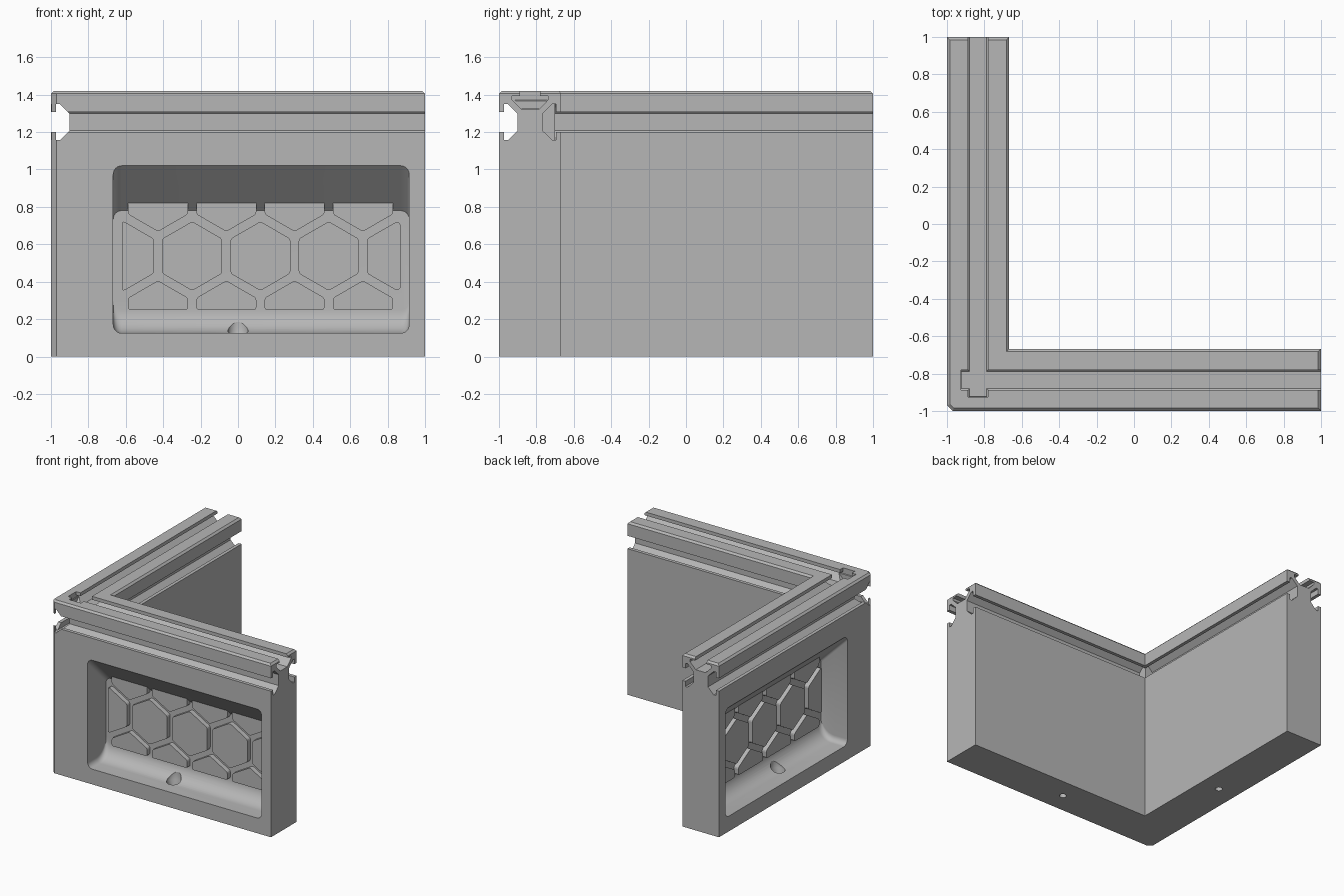
import bpy
import bmesh
from math import sin, cos, pi, radians, sqrt
from mathutils import Vector

if "Cube" in bpy.data.objects:
    bpy.data.objects.remove(bpy.data.objects["Cube"], do_unlink=True)

HEIGHT = 1.42
THICK = 0.333
INNER = -1 + THICK
MID = -1 + THICK / 2
SLOT_Z = 1.253
PANEL = 0.24          # depth of the recess floor
PAD = 0.2             # depth of the honeycomb pad faces

grey = bpy.data.materials.new("plain_grey")
grey.use_nodes = True
grey.diffuse_color = (0.47, 0.47, 0.47, 1)
grey.node_tree.nodes["Principled BSDF"].inputs["Base Color"].default_value = grey.diffuse_color


def finish(name, bm, swap=False):
    """Turn a bmesh into an object; swap mirrors it across the corner diagonal."""
    if swap:
        for v in bm.verts:
            v.co = (v.co.y, v.co.x, v.co.z)
    bmesh.ops.recalc_face_normals(bm, faces=bm.faces)
    mesh = bpy.data.meshes.new(name)
    bm.to_mesh(mesh)
    bm.free()
    mesh.materials.append(grey)
    obj = bpy.data.objects.new(name, mesh)
    bpy.context.collection.objects.link(obj)
    return obj


def loft(rings):
    """Closed solid through a list of matching point rings."""
    bm = bmesh.new()
    rows = [[bm.verts.new(p) for p in ring] for ring in rings]
    n = len(rows[0])
    for a, b in zip(rows, rows[1:]):
        for i in range(n):
            j = (i + 1) % n
            bm.faces.new((a[i], a[j], b[j], b[i]))
    bm.faces.new(rows[0])
    bm.faces.new(rows[-1])
    return bm


def rounded_ring(depth):
    """Recess outline at a depth: sloped ceiling, coved floor."""
    cove = 0.125
    t = max(0, depth - (PANEL - cove))
    low = 0.125 + cove - sqrt(max(0, cove ** 2 - t ** 2))
    high = 1.02 - depth
    left, right, r = -0.667, 0.915, 0.045
    corners = [(right - r, high - r), (left + r, high - r),
               (left + r, low + r), (right - r, low + r)]
    ring = []
    for k, (cx, cz) in enumerate(corners):
        for s in range(7):
            a = (k + s / 6) * pi / 2
            ring.append((cx + r * cos(a), -1 + depth, cz + r * sin(a)))
    return ring


def recess():
    start = PANEL - 0.125
    depths = [-0.02, start] + [start + 0.125 * sin(i * pi / 20) for i in range(1, 11)]
    return loft([rounded_ring(d) for d in depths])


def drain():
    """Funnel hole from the recess floor to the underside."""
    rings = []
    for z, r in [(-0.02, 0.027), (0.06, 0.027), (0.12, 0.055), (0.24, 0.055)]:
        rings.append([(r * cos(i * pi / 16), MID + r * sin(i * pi / 16), z) for i in range(32)])
    return loft(rings)


def slot(place, start):
    """T-slot channel; place maps (across, depth) to (y, z)."""
    half = [(0.053, -0.03), (0.053, 0.028), (0.096, 0.028), (0.096, 0.048), (0.045, 0.1)]
    profile = half + [(-u, w) for u, w in reversed(half)]
    return loft([[(x, *place(u, w)) for u, w in profile] for x in (start, 1.05)])


def honeycomb():
    """Raised hexagon pads clipped to the panel."""
    pitch, radius, mid_z = 0.365, 0.185, 0.537
    bm = bmesh.new()
    for row in (-1, 0, 1):
        for col in range(5 if row == 0 else 4):
            cx = -0.61 + pitch * (col + 0.5 * abs(row))
            cz = mid_z + row * pitch * sin(pi / 3)
            bm.faces.new([bm.verts.new((cx + radius * sin(i * pi / 3), -1 + PAD,
                                        cz + radius * cos(i * pi / 3))) for i in range(6)])
    for co, no in [((-0.62, 0, 0), (-1, 0, 0)), ((0.87, 0, 0), (1, 0, 0)),
                   ((0, 0, 0.25), (0, 0, -1)), ((0, 0, 0.85), (0, 0, 1))]:
        bmesh.ops.bisect_plane(bm, geom=bm.verts[:] + bm.edges[:] + bm.faces[:],
                               plane_co=co, plane_no=no, clear_outer=True)
    bmesh.ops.bevel(bm, geom=bm.verts[:], offset=0.012, segments=2,
                    profile=0.5, affect='VERTICES')
    out = bmesh.ops.extrude_face_region(bm, geom=bm.faces[:], use_keep_orig=True)
    moved = [g for g in out["geom"] if isinstance(g, bmesh.types.BMVert)]
    bmesh.ops.translate(bm, verts=moved, vec=Vector((0, PANEL - PAD + 0.02, 0)))
    return bm


# L-shaped wall body with a chamfered outer corner and top rim
outline = [(-0.97, -1), (1, -1), (1, INNER), (INNER, INNER), (INNER, 1), (-1, 1), (-1, -0.97)]
bm = loft([[(x, y, z) for x, y in outline] for z in (0, HEIGHT)])
rim = [e for e in bm.edges if all(v.co.z > HEIGHT - 0.01 for v in e.verts)]
bmesh.ops.recalc_face_normals(bm, faces=bm.faces)
bmesh.ops.bevel(bm, geom=rim, offset=0.015, segments=1, affect='EDGES')
body = finish("corner_wall", bm)

# Channels, recesses and drains cut into both wings
makers = {
    "outer_slot": lambda: slot(lambda u, w: (-1 + w, SLOT_Z + u), -1.05),
    "inner_slot": lambda: slot(lambda u, w: (INNER - w, SLOT_Z + u), -0.7),
    "top_slot": lambda: slot(lambda u, w: (MID + u, HEIGHT - w), -0.925),
    "recess": recess,
    "drain": drain,
}
cutters = []
for swap, wing in ((False, "front"), (True, "side")):
    for part, make in makers.items():
        cutter = finish(f"{wing}_{part}_cutter", make(), swap)
        cutter.hide_render = True
        cutters.append(cutter)
        mod = body.modifiers.new(cutter.name, 'BOOLEAN')
        mod.operation = 'DIFFERENCE'
        mod.solver = 'EXACT'
        mod.object = cutter

bpy.ops.object.select_all(action='DESELECT')
body.select_set(True)
bpy.context.view_layer.objects.active = body
for mod in list(body.modifiers):
    bpy.ops.object.modifier_apply(modifier=mod.name)
for cutter in cutters:
    bpy.data.objects.remove(cutter, do_unlink=True)
bpy.ops.object.shade_smooth_by_angle(angle=radians(25))

# Honeycomb pads on both recess panels
finish("front_honeycomb", honeycomb())
finish("side_honeycomb", honeycomb(), swap=True)
